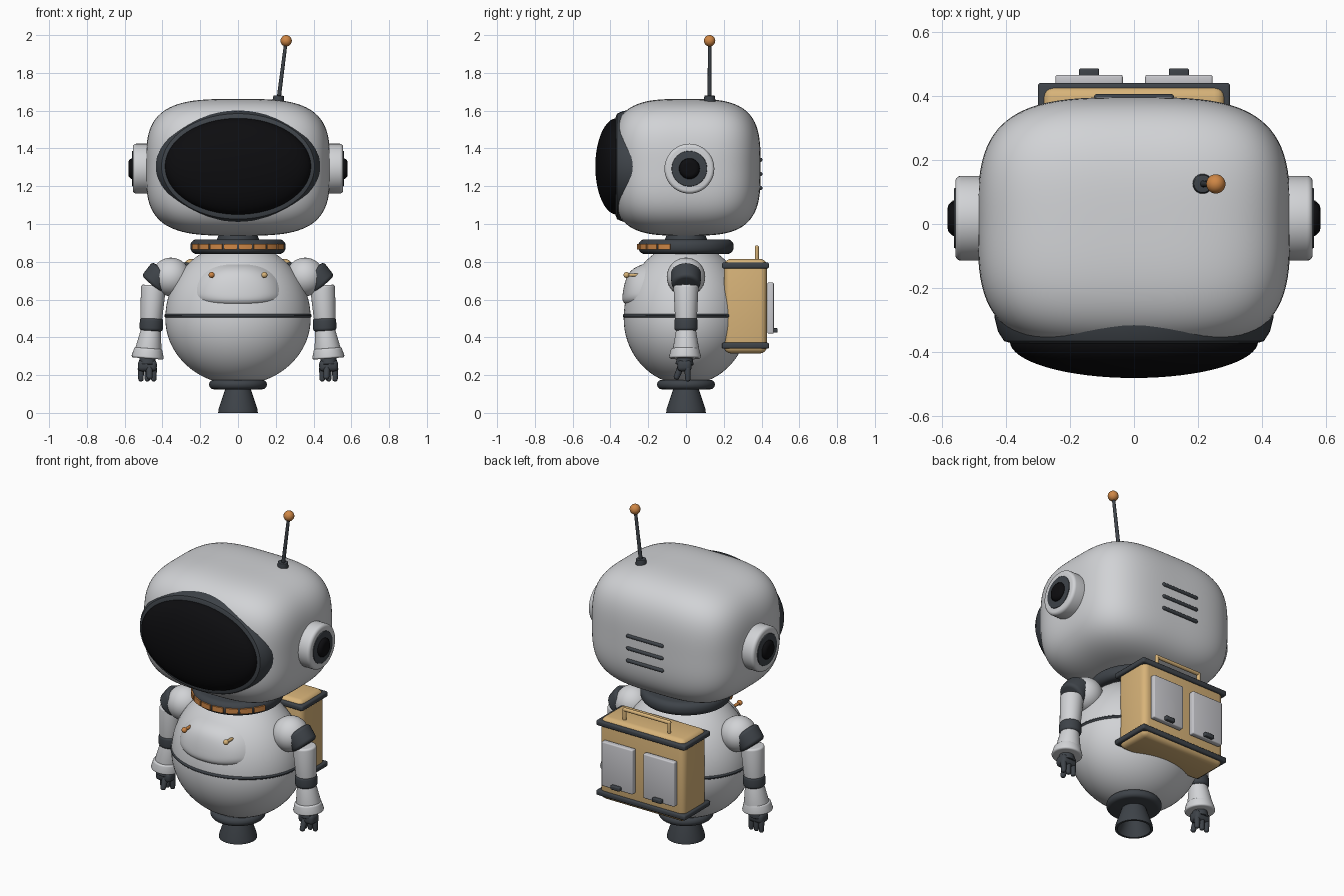
import bpy, bmesh, math
from mathutils import Vector

if "Cube" in bpy.data.objects:
    bpy.data.objects.remove(bpy.data.objects["Cube"], do_unlink=True)


def material(name, rgb):
    m = bpy.data.materials.new(name)
    m.use_nodes = True
    m.diffuse_color = (*rgb, 1)
    m.node_tree.nodes["Principled BSDF"].inputs["Base Color"].default_value = (*rgb, 1)
    return m


WHITE = material("light grey shell", (.64, .65, .67))
SLATE = material("dark slate", (.048, .056, .066))
BLACK = material("black glass", (.004, .004, .005))
ORANGE = material("orange", (.62, .24, .06))
TAN = material("tan", (.68, .45, .19))
DOOR = material("door grey", (.58, .58, .61))


def finish(name, bm, mat, loc=(0, 0, 0), angle=40):
    bmesh.ops.recalc_face_normals(bm, faces=bm.faces)
    me = bpy.data.meshes.new(name)
    bm.to_mesh(me)
    bm.free()
    me.materials.append(mat)
    me.shade_smooth()
    me.set_sharp_from_angle(angle=math.radians(angle))
    ob = bpy.data.objects.new(name, me)
    ob.location = loc
    bpy.context.collection.objects.link(ob)
    return ob


def lathe(name, profile, mat, loc=(0, 0, 0), axis=(0, 0, 1), scale=(1, 1, 1), n=48):
    """Revolve (radius, height) points about an axis; scale is applied before turning."""
    bm = bmesh.new()
    q = Vector((0, 0, 1)).rotation_difference(Vector(axis))
    rings = []
    for r, h in profile:
        ring = []
        for i in range(n if r > 1e-5 else 1):
            a = math.tau * i / n
            p = Vector((r * math.cos(a) * scale[0], r * math.sin(a) * scale[1], h * scale[2]))
            ring.append(bm.verts.new(q @ p))
        rings.append(ring)
    for a, b in zip(rings, rings[1:]):
        for i in range(n):
            j = (i + 1) % n
            quad = [a[i % len(a)], a[j % len(a)], b[j % len(b)], b[i % len(b)]]
            quad = list(dict.fromkeys(quad))
            if len(quad) > 2:
                bm.faces.new(quad)
    return finish(name, bm, mat, loc)


def disc(r0, r1, h, b):
    """Profile of a solid disc or cone with rounded rims."""
    arc = [math.pi / 2 * k / 5 for k in range(6)]
    low = [(r0 - b + b * math.sin(a), b - b * math.cos(a)) for a in arc]
    high = [(r1 - b + b * math.cos(a), h - b + b * math.sin(a)) for a in arc]
    return [(0, 0)] + low + high + [(0, h)]


def rod(name, p0, p1, r0, r1, mat, b=.004, n=32):
    d = Vector(p1) - Vector(p0)
    return lathe(name, disc(r0, r1, d.length, b), mat, p0, d, n=n)


def ball(name, loc, r, mat, n=32):
    prof = [(r * math.sin(math.pi * k / 16), -r * math.cos(math.pi * k / 16)) for k in range(17)]
    return lathe(name, prof, mat, loc, n=n)


def box(name, loc, size, mat, bevel=.006, segments=3):
    bm = bmesh.new()
    bmesh.ops.create_cube(bm, size=1)
    bmesh.ops.scale(bm, vec=size, verts=bm.verts)
    bmesh.ops.bevel(bm, geom=bm.edges[:], offset=bevel, segments=segments, profile=.5, affect='EDGES')
    return finish(name, bm, mat, loc)


# Head: cube grid swelled into a rounded block
bm = bmesh.new()
bmesh.ops.create_cube(bm, size=2)
bmesh.ops.subdivide_edges(bm, edges=bm.edges[:], cuts=27, use_grid_fill=True)
P = 3.4
for v in bm.verts:
    c = v.co / sum(abs(k) ** P for k in v.co) ** (1 / P)
    v.co = (c.x * .487, c.y * .395, c.z * .362)
finish("head", bm, WHITE, (0, 0, 1.3), 60)

# Visor frame and domed glass, turned to face the front
oval = (1, .66, 1)
lathe("visor_frame", [(0, .2), (.437, .2), (.435, .29), (.424, .335), (.405, .365), (.38, .372), (0, .372)],
      SLATE, (0, 0, 1.305), (0, -1, 0), (1, .69, 1), 72)
dome = [(.387 * math.cos(k * math.pi / 32), .365 + .115 * math.sin(k * math.pi / 32)) for k in range(17)]
lathe("visor_glass", [(0, .36)] + dome, BLACK, (0, 0, 1.305), (0, -1, 0), oval, 72)

# Back vents
for i, z in enumerate((1.19, 1.265, 1.34)):
    rod(f"head_vent_{i + 1}", (-.125, .394, z), (.125, .394, z), .011, .011, SLATE, .01, 16)

# Antenna
rod("antenna_base", (.213, .125, 1.64), (.215, .125, 1.68), .032, .028, SLATE)
rod("antenna_rod", (.215, .125, 1.66), (.252, .125, 1.95), .011, .009, SLATE, n=16)
ball("antenna_tip", (.255, .125, 1.97), .03, ORANGE)

# Body egg
Z0, RX, DEPTH = .5, .385, .857


def body_r(z):
    c = .398 if z > Z0 else .351
    return RX * math.sqrt(max(0, 1 - ((z - Z0) / c) ** 2))


heights = [Z0 - .351 * math.cos(k * math.pi / 36) for k in range(18)]
heights += [Z0 + .398 * math.sin(k * math.pi / 36) for k in range(19)]
lathe("body", [(body_r(z), z) for z in heights], WHITE, scale=(1, DEPTH, 1), n=64)
belt = [(.379 + .011 * math.cos(math.tau * k / 12), .515 + .011 * math.sin(math.tau * k / 12)) for k in range(13)]
lathe("belt", belt, SLATE, scale=(1, DEPTH, 1), n=64)

# Chest panel: cushion laid over the front of the body
bm = bmesh.new()
ROUNDS, N = 12, 64
rings = []
for k in range(ROUNDS + 1):
    t = k / ROUNDS
    ring = []
    for i in range(N if k else 1):
        a = math.tau * i / N
        c, s = math.cos(a), math.sin(a)
        x = .225 * t * math.copysign(abs(c) ** .75, c)
        z = .645 + t * (.145 * s if s > 0 else -.07 * abs(s) ** .7)
        y = DEPTH * math.sqrt(max(0, body_r(z) ** 2 - x * x))
        lift = (.014 + .17 * (z - .575)) * (1 - t ** 6) - .006 * t ** 6
        ring.append(bm.verts.new((x, -y - lift, z)))
    rings.append(ring)
for a, b in zip(rings, rings[1:]):
    for i in range(N):
        j = (i + 1) % N
        bm.faces.new(list(dict.fromkeys([a[i % len(a)], b[i], b[j], a[j % len(a)]])))
finish("chest_panel", bm, WHITE, angle=70)
for side, x, mat in (("right", -.14, ORANGE), ("left", .14, TAN)):
    rod(f"{side}_button_stem", (x, -.25, .73), (x, -.31, .73), .009, .009, mat, n=16)
    ball(f"{side}_button", (x, -.315, .73), .016, mat, 20)

# Neck and collar with a row of lights
lathe("neck", disc(.125, .1, .11, .02), SLATE, (0, 0, .86))
lathe("collar", disc(.252, .252, .078, .034), SLATE, (0, 0, .841), n=64)
for i in range(8):
    bm = bmesh.new()
    cols = []
    for k in range(5):
        a = math.radians(-72 + 18 * i + 1.3 + 15.4 * k / 4)
        cols.append([bm.verts.new((r * math.sin(a), -r * math.cos(a), z))
                     for r, z in ((.24, .864), (.259, .864), (.259, .895), (.24, .895))])
    for a, b in zip(cols, cols[1:]):
        for k in range(4):
            bm.faces.new((a[k], a[(k + 1) % 4], b[(k + 1) % 4], b[k]))
    bm.faces.new(cols[0])
    bm.faces.new(cols[-1])
    finish(f"collar_light_{i + 1}", bm, ORANGE)

# Base ring and hollow nozzle
lathe("base_ring", disc(.153, .153, .05, .024), SLATE, (0, 0, .125))
lathe("nozzle", [(0, .1), (.05, .1), (.092, 0), (.105, 0), (.103, .02), (.066, .13), (0, .13)], SLATE)

# Ears, arms and hands, once per side
for side, s in (("left", 1), ("right", -1)):
    def at(x, y, z):
        return (s * x, y, z)

    rod(f"{side}_ear_pad", at(.44, .018, 1.293), at(.557, .018, 1.293), .132, .132, WHITE, .018, 48)
    rod(f"{side}_ear_ring", at(.54, .018, 1.293), at(.561, .018, 1.293), .094, .094, SLATE, n=48)
    lathe(f"{side}_ear_knob", disc(.055, .055, .04, .025), BLACK, at(.541, .018, 1.293), (s, 0, 0))

    ball(f"{side}_shoulder", at(.355, 0, .72), .102, WHITE)
    rod(f"{side}_shoulder_joint", at(.39, 0, .745), at(.455, 0, .675), .082, .077, SLATE, .02)
    rod(f"{side}_upper_arm", at(.447, 0, .675), at(.46, 0, .49), .066, .058, WHITE, .012)
    rod(f"{side}_elbow", at(.457, 0, .505), at(.46, 0, .432), .062, .062, SLATE, .018)
    rod(f"{side}_forearm", at(.461, 0, .44), at(.476, 0, .32), .053, .072, WHITE)
    rod(f"{side}_cuff", at(.475, -.005, .342), at(.479, -.005, .288), .076, .085, WHITE, .01)
    rod(f"{side}_wrist", at(.479, -.005, .3), at(.48, -.008, .255), .04, .048, SLATE)
    box(f"{side}_palm", at(.48, -.008, .25), (.1, .075, .06), SLATE, .02)
    for i in (-1, 0, 1):
        x = .48 + .034 * i
        rod(f"{side}_finger_{i + 2}", at(x, .008, .245), at(x, .01, .167), .017, .014, SLATE, .011, 16)
    rod(f"{side}_thumb", at(.47, -.025, .25), at(.468, -.055, .178), .018, .015, SLATE, .012, 16)

# Backpack
box("pack_body", (0, .315, .565), (.57, .226, .5), TAN, .035, 4)
for name, z in (("pack_top_band", .78), ("pack_bottom_band", .356)):
    box(name, (0, .315, z), (.6, .25, .032), SLATE, .01)
for side, s in (("left", 1), ("right", -1)):
    box(f"{side}_pack_door", (s * .14, .448, .555), (.21, .034, .27), DOOR, .007)
    box(f"{side}_door_latch", (s * .14, .47, .437), (.062, .03, .024), SLATE, .005)
    rod(f"{side}_handle_post", (s * .15, .375, .8), (s * .15, .375, .882), .011, .011, TAN, n=16)
rod("handle_bar", (-.16, .375, .876), (.16, .375, .876), .011, .011, TAN, .008, 16)
